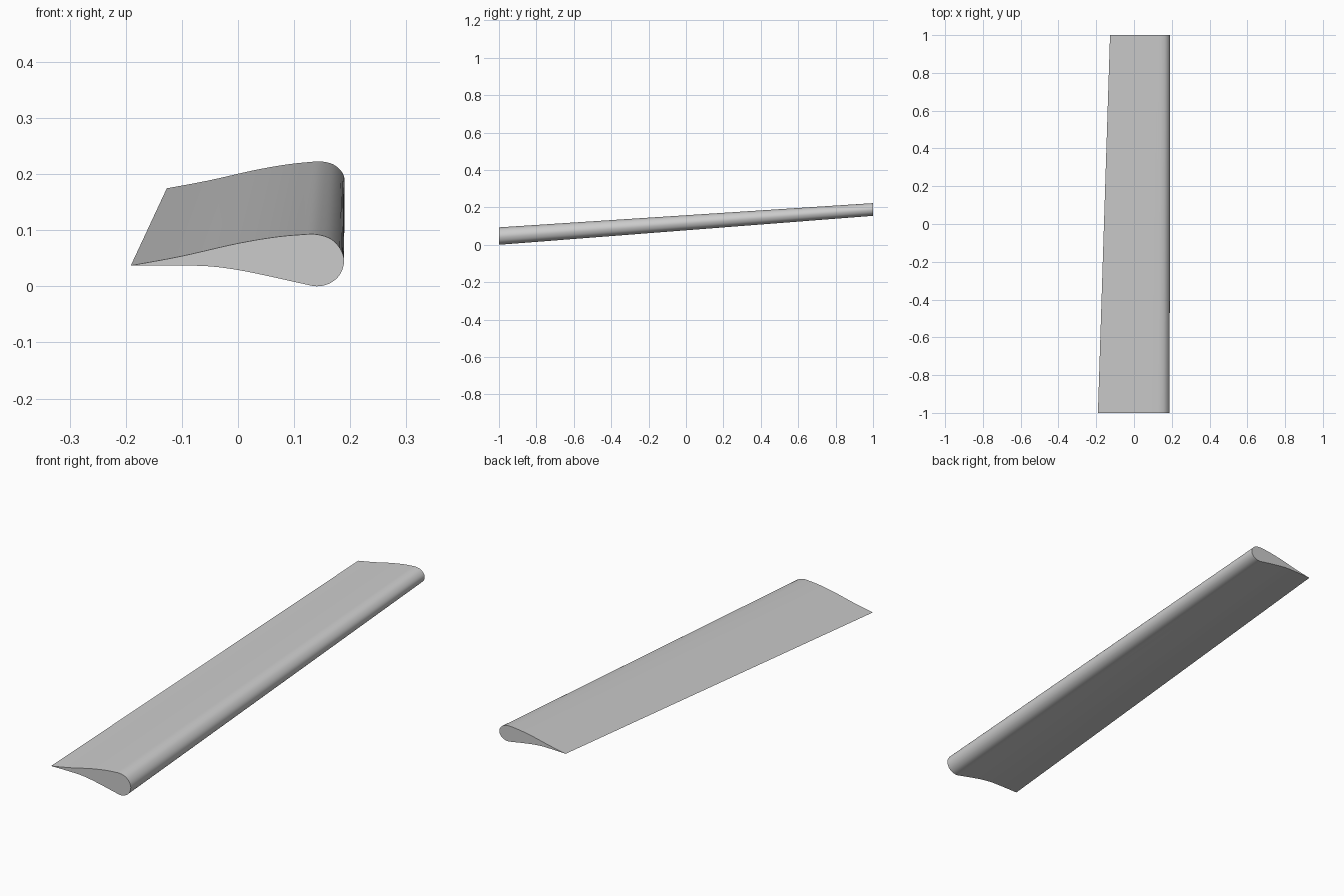
import bpy, bmesh, math
from mathutils import Vector

if "Cube" in bpy.data.objects:
    bpy.data.objects.remove(bpy.data.objects["Cube"])

# Root cross-section (x, z), from the trailing edge over the top and back underneath
PROFILE = [(-0.191, 0.037), (-0.104, 0.053), (0.0, 0.0765), (0.065, 0.0875),
           (0.11, 0.0918), (0.14, 0.0925), (0.166, 0.084), (0.184, 0.064),
           (0.189, 0.044), (0.181, 0.02), (0.163, 0.005), (0.141, 0.0),
           (0.118, 0.004), (0.057, 0.0175), (0.0, 0.029), (-0.05, 0.0355),
           (-0.1, 0.037), (-0.191, 0.037)]


def smooth_path(points, steps):
    """Catmull-Rom curve from a sharp trailing edge back to itself."""
    p = [Vector(q) for q in points]
    p = [2 * p[0] - p[1]] + p + [2 * p[-1] - p[-2]]
    out = []
    for i in range(1, len(p) - 2):
        a, b, c, d = p[i - 1:i + 3]
        # centripetal knots keep unevenly spaced points smooth
        t1 = (b - a).length ** 0.5
        t2 = t1 + (c - b).length ** 0.5
        t3 = t2 + (d - c).length ** 0.5
        for s in range(steps):
            t = t1 + (t2 - t1) * s / steps
            a1 = a.lerp(b, t / t1)
            a2 = b.lerp(c, (t - t1) / (t2 - t1))
            a3 = c.lerp(d, (t - t2) / (t3 - t2))
            b1 = a1.lerp(a2, t / t2)
            b2 = a2.lerp(a3, (t - t1) / (t3 - t1))
            out.append(b1.lerp(b2, (t - t1) / (t2 - t1)))
    return out


def tip(q):
    """Tip section: shorter, thinner, raised and slightly pitched."""
    x = 0.190 + (q.x - 0.189) * 0.834
    z = 0.1545 + q.y * 0.73 + (x - 0.139) * 0.026
    return Vector((x, z))


# Wing skin lofted from root to tip
section = smooth_path(PROFILE, 5)
SPANS = 12
bm = bmesh.new()
rings = []
for j in range(SPANS + 1):
    f = j / SPANS
    ring = []
    for q in section:
        r = q.lerp(tip(q), f)
        ring.append(bm.verts.new((r.x, -1 + 2 * f, r.y)))
    rings.append(ring)
n = len(section)
for a, b in zip(rings, rings[1:]):
    for i in range(n):
        k = (i + 1) % n
        bm.faces.new((a[i], a[k], b[k], b[i]))

# Flat end caps
bm.faces.new(rings[0])
bm.faces.new(rings[-1])
bmesh.ops.recalc_face_normals(bm, faces=bm.faces)

mesh = bpy.data.meshes.new("wing_blade")
bm.to_mesh(mesh)
bm.free()
wing = bpy.data.objects.new("wing_blade", mesh)
bpy.context.collection.objects.link(wing)
bpy.context.view_layer.objects.active = wing
wing.select_set(True)
bpy.ops.object.shade_smooth_by_angle(angle=math.radians(35))
